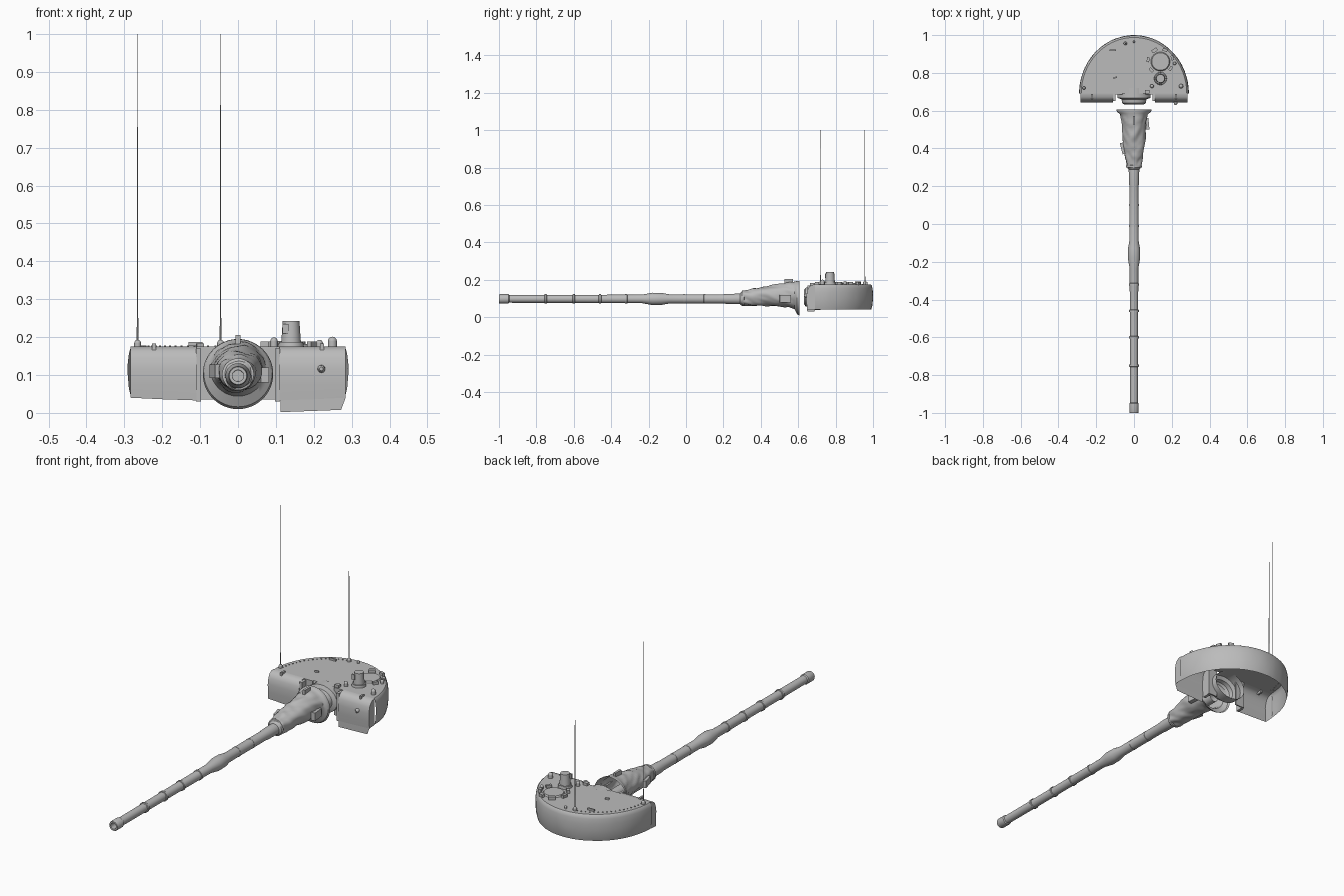
import bpy
import bmesh
import random
from math import sin, cos, pi, radians
from mathutils import Vector, noise

random.seed(4)
default_cube = bpy.data.objects.get("Cube")
if default_cube:
    bpy.data.objects.remove(default_cube, do_unlink=True)

grey = bpy.data.materials.new("plain grey")
grey.use_nodes = True
grey.diffuse_color = (0.5, 0.5, 0.5, 1)
grey.node_tree.nodes["Principled BSDF"].inputs["Base Color"].default_value = (0.5, 0.5, 0.5, 1)

ROOF = 0.175
BORE = 0.098


def finish(name, bm, angle=35):
    """Turn a bmesh into a named, shaded object."""
    bmesh.ops.recalc_face_normals(bm, faces=bm.faces)
    mesh = bpy.data.meshes.new(name)
    bm.to_mesh(mesh)
    bm.free()
    obj = bpy.data.objects.new(name, mesh)
    bpy.context.collection.objects.link(obj)
    mesh.materials.append(grey)
    bpy.ops.object.select_all(action='DESELECT')
    obj.select_set(True)
    bpy.context.view_layer.objects.active = obj
    bpy.ops.object.shade_smooth_by_angle(angle=radians(angle))
    return obj


def loft(bm, rings, closed=True, cap_last=False):
    """Skin a list of equally long point rings."""
    rows = [[bm.verts.new(p) for p in ring] for ring in rings]
    count = len(rows[0])
    for a, b in zip(rows, rows[1:]):
        for i in range(count if closed else count - 1):
            j = (i + 1) % count
            bm.faces.new((a[i], a[j], b[j], b[i]))
    if cap_last:
        bm.faces.new(rows[-1])
    return rows


def ring_y(y, rx, rz, cz, sides):
    turns = [2 * pi * i / sides for i in range(sides)]
    return [Vector((rx * cos(t), y, cz + rz * sin(t))) for t in turns]


def lathe_y(name, profile, cz=BORE, squash=1.0, sides=32, cap=False):
    bm = bmesh.new()
    loft(bm, [ring_y(y, r, r * squash, cz, sides) for y, r in profile], cap_last=cap)
    return finish(name, bm)


def box(name, centre, size, turn=0.0):
    bm = bmesh.new()
    bmesh.ops.create_cube(bm, size=1)
    bmesh.ops.scale(bm, vec=size, verts=bm.verts)
    obj = finish(name, bm)
    obj.location = centre
    obj.rotation_euler.z = turn
    return obj


def post(name, x, y, low, high, r_low, r_high, sides=16):
    bm = bmesh.new()
    bmesh.ops.create_cone(bm, cap_ends=True, segments=sides, radius1=r_low,
                          radius2=r_high, depth=high - low)
    obj = finish(name, bm)
    obj.location = (x, y, (low + high) / 2)
    return obj


def knob(name, x, y, r, top):
    """Short stem with a domed head."""
    post(name + "_stem", x, y, ROOF - 0.002, top - r, r, r)
    bm = bmesh.new()
    bmesh.ops.create_uvsphere(bm, u_segments=16, v_segments=8, radius=r)
    finish(name + "_head", bm).location = (x, y, top - r)


# Turret wall: bulged half ellipse, open underneath, with the roof as its cap
bm = bmesh.new()
wall = []
for scale, z in ((0.97, 0.042), (0.99, 0.065), (1, 0.1), (1, 0.13),
                 (0.99, 0.155), (0.978, 0.169), (0.96, ROOF)):
    ring = []
    for i in range(49):
        t = pi * i / 48
        p = Vector((0.291 * scale * cos(t), 0.69 + 0.31 * scale * sin(t), z))
        if z < 0.15 and 0 < i < 48:
            dent = noise.noise(p * 30) * 0.0025
            p -= Vector((cos(t), sin(t), 0)) * abs(dent)
        ring.append(p)
    wall.append(ring)
loft(bm, wall, closed=False, cap_last=True)
finish("turret_shell", bm)

# Rolled front cheeks on both sides of the gun opening, the left one hanging lower
cheek = [(0.69, ROOF), (0.672, 0.173), (0.658, 0.163), (0.649, 0.145), (0.644, 0.115),
         (0.645, 0.075), (0.648, 0.04)]
for side, name in ((-1, "right"), (1, "left")):
    bm = bmesh.new()
    strips = []
    for x, drop in ((0.11, 0.033), (0.2, 0.036), (0.284, 0.04)):
        strip = [Vector((side * x, y, z)) for y, z in cheek]
        strip[-1].z = drop
        strips.append(strip)
    rows = loft(bm, strips, closed=False)
    for row in (rows[0], rows[-1]):
        x = row[0].co.x
        back = bm.verts.new((x, 0.69, 0.042))
        bm.faces.new(row + [back])
    finish(name + "_front_cheek", bm)
    box(name + "_opening_rib", (side * 0.104, 0.668, 0.1), (0.014, 0.036, 0.14))
    box(name + "_opening_plate", (side * 0.085, 0.688, 0.105), (0.05, 0.006, 0.14))

# Thin skirt under the left cheek
bm = bmesh.new()
corners = [(0.112, 0.036), (0.284, 0.04), (0.272, 0.008), (0.112, 0.002)]
bm.faces.new([bm.verts.new((x, 0.648, z)) for x, z in corners])
finish("left_front_skirt", bm)

# Gun mount inside the opening
lathe_y("gun_mount", [(0.72, 0.088), (0.668, 0.088), (0.66, 0.066), (0.64, 0.062),
                      (0.632, 0.05)], cz=0.108, squash=0.8, cap=True)

# Canvas boot around the gun: y, half width, bottom, top
boot = [(0.606, 0.093, 0.01, 0.195), (0.594, 0.09, 0.016, 0.194), (0.58, 0.073, 0.044, 0.19),
        (0.55, 0.066, 0.055, 0.187), (0.45, 0.058, 0.06, 0.17), (0.36, 0.05, 0.061, 0.153),
        (0.31, 0.04, 0.061, 0.143), (0.295, 0.034, 0.064, 0.135), (0.285, 0.024, 0.074, 0.122)]
bm = bmesh.new()
rings = []
for a, b in zip(boot, boot[1:]):
    steps = 8 if a[0] - b[0] > 0.04 else 2
    for k in range(steps):
        y, rx, low, high = [u + (v - u) * k / steps for u, v in zip(a, b)]
        ring = ring_y(y, rx, (high - low) / 2, (high + low) / 2, 48)
        if 0.3 < y < 0.58:
            axis = Vector((0, y, (high + low) / 2))
            for p in ring:
                fold = noise.noise(Vector((p.x * 32, y * 22 + p.z * 30, p.z * 28)))
                p += (p - axis).normalized() * fold * 0.007
        rings.append(ring)
rings.append(ring_y(boot[-1][0], 0.024, 0.024, BORE, 48))
loft(bm, rings)
finish("canvas_boot", bm)
lathe_y("boot_clamp", [(0.312, 0.038), (0.31, 0.042), (0.3, 0.042), (0.298, 0.034)], cz=0.102)
box("boot_top_lug", (0, 0.55, 0.193), (0.012, 0.045, 0.024))
box("boot_right_flap", (-0.06, 0.4, 0.11), (0.016, 0.06, 0.035), 0.25)
box("boot_left_flap", (0.068, 0.53, 0.1), (0.022, 0.06, 0.04), 0.1)

# Barrel with fume extractor bulge, muzzle collar and hollow bore
lathe_y("gun_barrel", [(0.6, 0.026), (0.29, 0.028), (0.22, 0.027), (0.2, 0.0245), (-0.09, 0.0245),
                       (-0.13, 0.032), (-0.18, 0.033), (-0.235, 0.023), (-0.6, 0.0215),
                       (-0.945, 0.0205), (-0.95, 0.025), (-0.995, 0.025), (-1, 0.023),
                       (-1, 0.015), (-0.9, 0.0145)], cap=True)
for y in (0.1, -0.01, -0.32, -0.46, -0.6, -0.75):
    lathe_y("sleeve_band", [(y + 0.007, 0.022), (y + 0.005, 0.0255),
                            (y - 0.005, 0.0255), (y - 0.007, 0.021)])

# Whip antennas on tapered bases
for x, y in ((-0.265, 0.72), (-0.046, 0.956)):
    knob("antenna_mount", x, y, 0.009, 0.193)
    post("antenna_base", x, y, 0.18, 0.25, 0.003, 0.0018, 8)
    post("antenna_whip", x, y, 0.25, 1.0, 0.0015, 0.0008, 6)

# Commander's hatch with a ring of vision blocks
hx, hy = 0.14, 0.86
post("hatch_lid", hx, hy, ROOF - 0.002, 0.182, 0.052, 0.046, 32)
for i in range(7):
    t = 2 * pi * i / 7 + 0.3
    box("vision_block", (hx + 0.066 * cos(t), hy + 0.066 * sin(t), 0.181),
        (0.014, 0.026, 0.016), t)
box("hatch_hinge", (hx - 0.03, hy + 0.06, 0.183), (0.03, 0.018, 0.014), 0.6)

# Sight drum on a wider foot
post("sight_foot", hx, 0.77, ROOF - 0.002, 0.187, 0.034, 0.032, 24)
post("sight_drum", hx, 0.77, 0.185, 0.243, 0.026, 0.022, 24)
box("sight_window", (hx - 0.015, 0.747, 0.222), (0.016, 0.008, 0.026))

# Roof fittings
knob("left_roof_cap", 0.249, 0.73, 0.012, 0.201)
knob("middle_roof_cap", 0.095, 0.73, 0.01, 0.199)
knob("rear_roof_cap", 0, 0.965, 0.006, 0.19)
knob("side_roof_cap", 0.215, 0.85, 0.009, 0.193)
box("gun_roof_block", (0.07, 0.7, 0.181), (0.022, 0.02, 0.014))
box("roof_handle", (-0.112, 0.92, 0.182), (0.036, 0.008, 0.01))
box("roof_catch", (-0.1, 0.775, 0.179), (0.02, 0.008, 0.008), 0.3)
for x in (-0.222, 0.222):
    box("lifting_lug", (x, 0.676, 0.172), (0.01, 0.026, 0.022))
for i in range(18):
    t = pi * (0.55 + 0.024 * i)
    post("roof_bolt", 0.26 * cos(t), 0.69 + 0.275 * sin(t), ROOF - 0.001, 0.178, 0.003, 0.003, 6)

# Bolt on the left cheek
lathe_y("cheek_bolt", [(0.65, 0.011), (0.636, 0.009), (0.63, 0.005)], cz=0.116, sides=12, cap=True)
bolt = bpy.data.objects["cheek_bolt"]
bolt.location.x = 0.22
